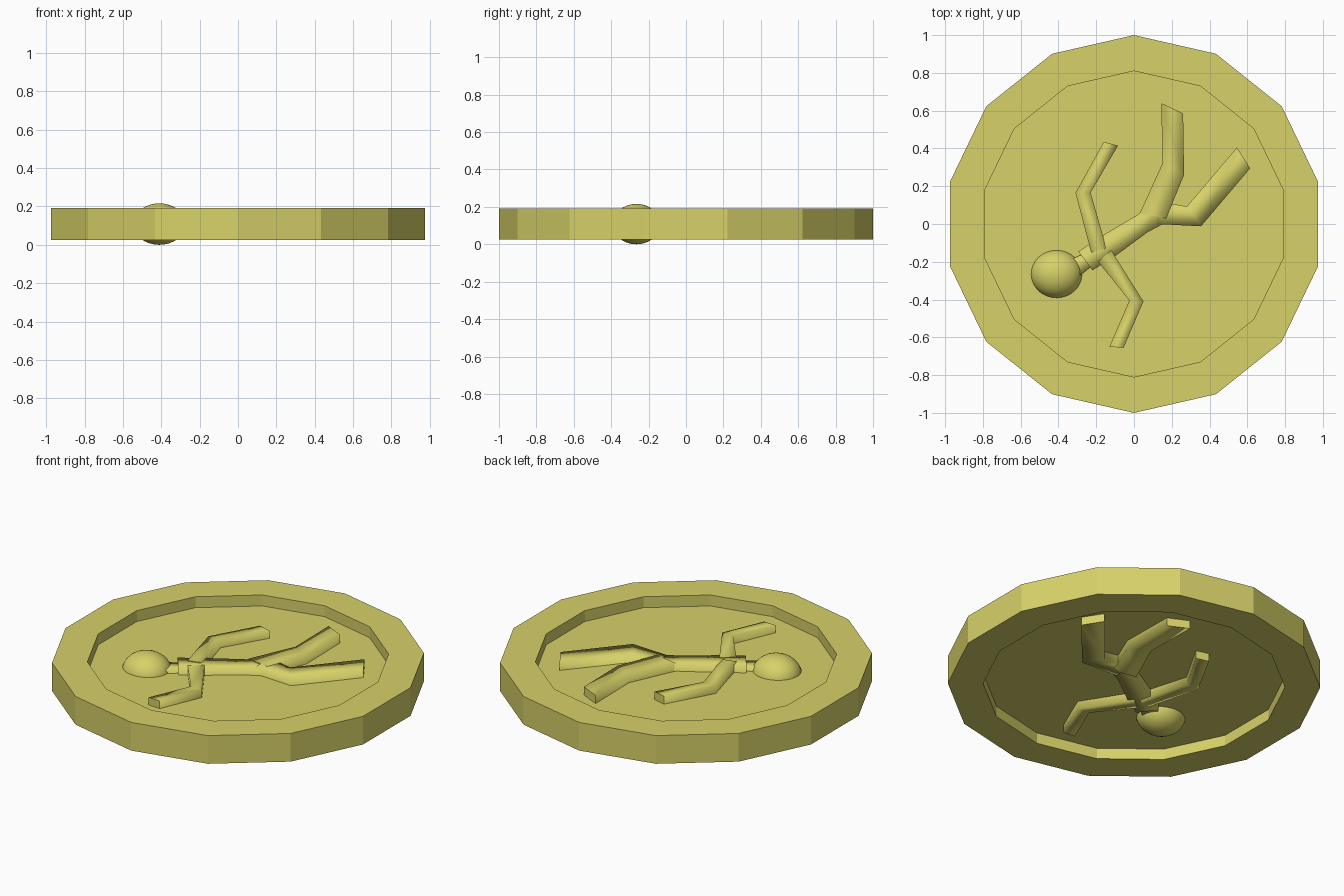
import bpy, bmesh, math

if "Cube" in bpy.data.objects:
    bpy.data.objects.remove(bpy.data.objects["Cube"])

MID = 0.108  # mid-plane height of the medallion

gold = bpy.data.materials.new("gold")
gold.diffuse_color = (0.68, 0.64, 0.14, 1)
gold.use_nodes = True
gold.node_tree.nodes["Principled BSDF"].inputs["Base Color"].default_value = gold.diffuse_color


def finish(name, bm):
    bmesh.ops.recalc_face_normals(bm, faces=bm.faces)
    me = bpy.data.meshes.new(name)
    bm.to_mesh(me)
    bm.free()
    me.materials.append(gold)
    ob = bpy.data.objects.new(name, me)
    bpy.context.collection.objects.link(ob)
    return ob


def limb(name, left, right, h):
    """Square-section limb swept through paired left/right outline points."""
    bm = bmesh.new()
    rings = []
    for (ax, ay), (bx, by) in zip(left, right):
        rings.append([bm.verts.new(p) for p in (
            (ax, ay, MID - h), (bx, by, MID - h), (bx, by, MID + h), (ax, ay, MID + h))])
    for r, s in zip(rings, rings[1:]):
        for i in range(4):
            j = (i + 1) % 4
            bm.faces.new((r[i], r[j], s[j], s[i])).smooth = True
    # flat end caps with crisp edges
    for r in (rings[0], rings[-1]):
        cap = bm.faces.new(r)
        for e in cap.edges:
            e.smooth = False
    return finish(name, bm)


# Fourteen-sided disc with a raised rim and a recessed floor on both sides
SIDES = 14
profile = [(0.81, 0.127), (0.81, 0.192), (1.0, 0.192),
           (1.0, 0.025), (0.81, 0.025), (0.81, 0.089)]
bm = bmesh.new()
rings = []
for r, z in profile:
    rings.append([bm.verts.new((r * math.sin(2 * math.pi * k / SIDES),
                                r * math.cos(2 * math.pi * k / SIDES), z))
                  for k in range(SIDES)])
for a, b in zip(rings, rings[1:]):
    for k in range(SIDES):
        n = (k + 1) % SIDES
        bm.faces.new((a[k], a[n], b[n], b[k]))
bm.faces.new(rings[0])
bm.faces.new(rings[-1])
finish("rimmed_disc", bm)

# Figure: torso and neck
limb("torso",
     [(-0.295, -0.145), (-0.165, -0.06), (0.02, 0.05), (0.12, 0.14)],
     [(-0.22, -0.245), (-0.10, -0.17), (0.07, -0.045), (0.19, 0.02)], 0.062)
limb("neck", [(-0.26, -0.155), (-0.34, -0.19)],
     [(-0.22, -0.22), (-0.29, -0.275)], 0.043)

# Legs
limb("upper_leg_and_shin_a",
     [(0.03, 0.055), (0.15, 0.32), (0.145, 0.64)],
     [(0.17, 0.03), (0.265, 0.26), (0.26, 0.585)], 0.067)
limb("upper_leg_and_shin_b",
     [(0.13, 0.12), (0.28, 0.093), (0.545, 0.405)],
     [(0.12, 0.0), (0.355, -0.012), (0.615, 0.295)], 0.067)

# Arms
limb("arm_a",
     [(-0.225, -0.15), (-0.24, -0.10), (-0.31, 0.165), (-0.16, 0.435)],
     [(-0.15, -0.13), (-0.165, -0.06), (-0.23, 0.165), (-0.085, 0.415)], 0.066)
limb("arm_b",
     [(-0.19, -0.20), (-0.025, -0.405), (-0.13, -0.65)],
     [(-0.12, -0.14), (0.05, -0.41), (-0.055, -0.655)], 0.064)

# Head: flattened smooth ball
bm = bmesh.new()
bmesh.ops.create_uvsphere(bm, u_segments=32, v_segments=16, radius=1)
for v in bm.verts:
    v.co = (v.co.x * 0.137 - 0.41, v.co.y * 0.128 - 0.265, v.co.z * 0.108 + MID)
for f in bm.faces:
    f.smooth = True
finish("head", bm)
